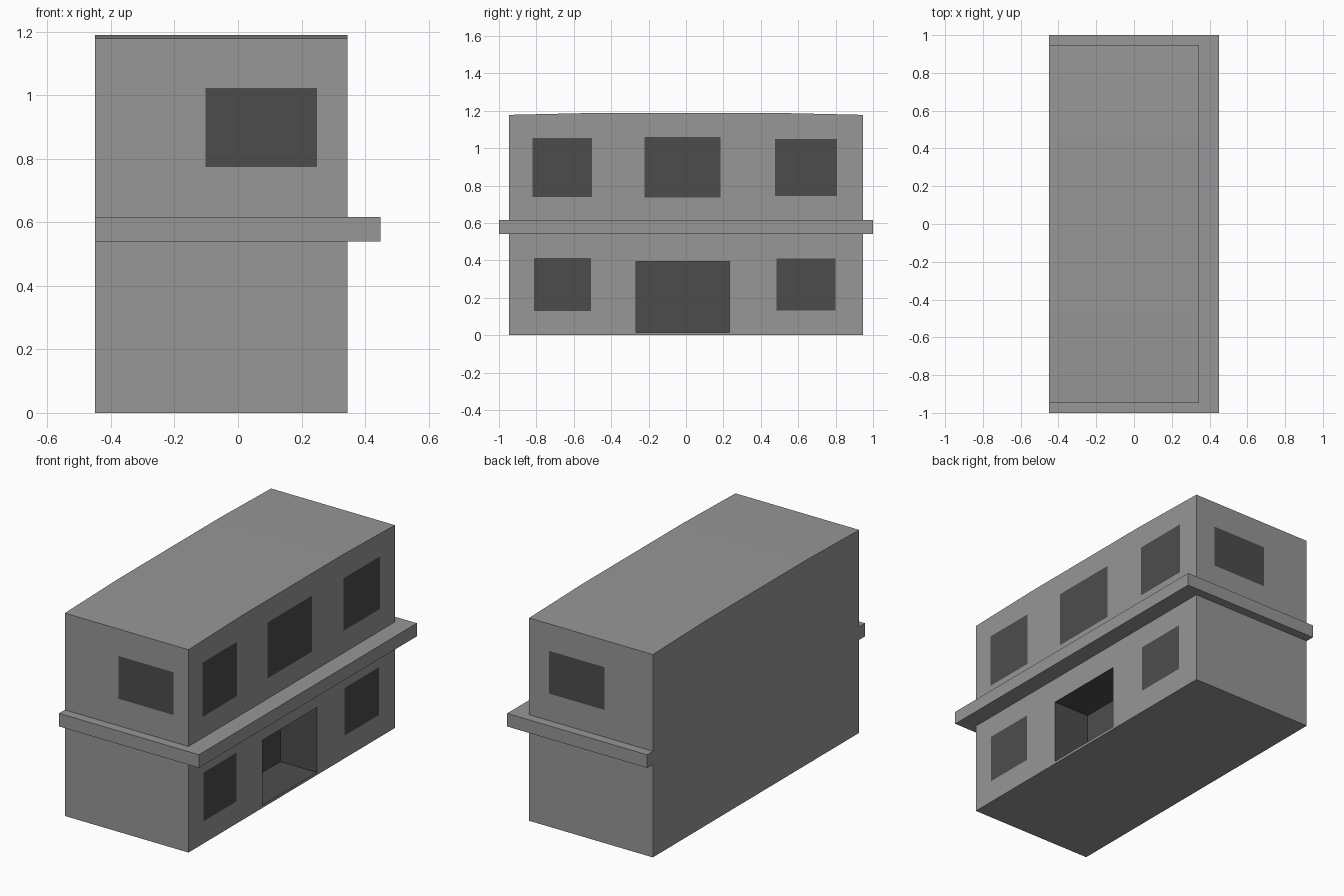
import bpy, bmesh
from mathutils import Vector

if "Cube" in bpy.data.objects:
    bpy.data.objects.remove(bpy.data.objects["Cube"])


def material(name, rgb):
    m = bpy.data.materials.new(name)
    m.diffuse_color = (*rgb, 1)
    m.use_nodes = True
    m.node_tree.nodes["Principled BSDF"].inputs["Base Color"].default_value = m.diffuse_color
    return m


dark = material("dark_glass", (0.073, 0.073, 0.073))
wall = material("wall_grey", (0.303, 0.308, 0.303))


def add_object(name, bm, materials):
    bmesh.ops.recalc_face_normals(bm, faces=bm.faces)
    mesh = bpy.data.meshes.new(name)
    bm.to_mesh(mesh)
    bm.free()
    for m in materials:
        mesh.materials.append(m)
    obj = bpy.data.objects.new(name, mesh)
    bpy.context.collection.objects.link(obj)
    return obj


def prism(name, outline, offset, materials, index=0):
    """Extrude a flat 3D outline along an offset."""
    bm = bmesh.new()
    face = bm.faces.new([bm.verts.new(p) for p in outline])
    new = bmesh.ops.extrude_face_region(bm, geom=[face], use_keep_orig=True)
    bmesh.ops.translate(bm, vec=Vector(offset),
                        verts=[v for v in new["geom"] if isinstance(v, bmesh.types.BMVert)])
    for f in bm.faces:
        f.material_index = index
    return add_object(name, bm, materials)


def pane(name, points):
    """Flat dark window lying on a wall; points run anticlockwise seen from outside."""
    mesh = bpy.data.meshes.new(name)
    mesh.from_pydata(points, [], [(0, 1, 2, 3)])
    mesh.materials.append(dark)
    bpy.context.collection.objects.link(bpy.data.objects.new(name, mesh))


BACK, FRONT, SIDE, EPS = -0.45, 0.345, 0.947, 0.0015

# Building body with a slightly raised roof
profile = [(-SIDE, 0), (SIDE, 0), (SIDE, 1.178), (0.46, 1.189), (-0.46, 1.189), (-SIDE, 1.178)]
body = prism("building_body", [(BACK, y, z) for y, z in profile],
             (FRONT - BACK, 0, 0), (wall, dark))

# Doorway recess
door = [(-0.267, 0.015), (0.232, 0.015), (0.232, 0.393), (-0.267, 0.393)]
cutter = prism("doorway_cutter", [(0.11, y, z) for y, z in door],
               (0.4, 0, 0), (wall, dark), 1)
cutter.hide_render = True
cutter.hide_viewport = True
cut = body.modifiers.new("doorway", 'BOOLEAN')
cut.operation = 'DIFFERENCE'
cut.solver = 'EXACT'
cut.object = cutter

# Ledge wrapping three sides
ledge = [(BACK, -1), (0.449, -1), (0.449, 1), (BACK, 1),
         (BACK, SIDE), (FRONT, SIDE), (FRONT, -SIDE), (BACK, -SIDE)]
prism("ledge", [(x, y, 0.54) for x, y in ledge], (0, 0, 0.076), (wall,))

# Windows on the long wall: y range, z range
for i, (y0, y1, z0, z1) in enumerate([
        (-0.82, -0.502, 0.74, 1.055), (-0.223, 0.184, 0.735, 1.06), (0.475, 0.806, 0.745, 1.05),
        (-0.813, -0.507, 0.13, 0.413), (0.483, 0.799, 0.133, 0.41)]):
    x = FRONT + EPS
    pane(f"long_wall_window_{i + 1}",
         [(x, y0, z0), (x, y1, z0), (x, y1, z1), (x, y0, z1)])

# Windows on the two end walls (back one listed right to left so it faces out)
for name, s, x0, x1 in (("front", -1, -0.103, 0.249), ("back", 1, 0.217, -0.142)):
    y = s * (SIDE + EPS)
    pane(f"{name}_window",
         [(x0, y, 0.774), (x1, y, 0.774), (x1, y, 1.022), (x0, y, 1.022)])
